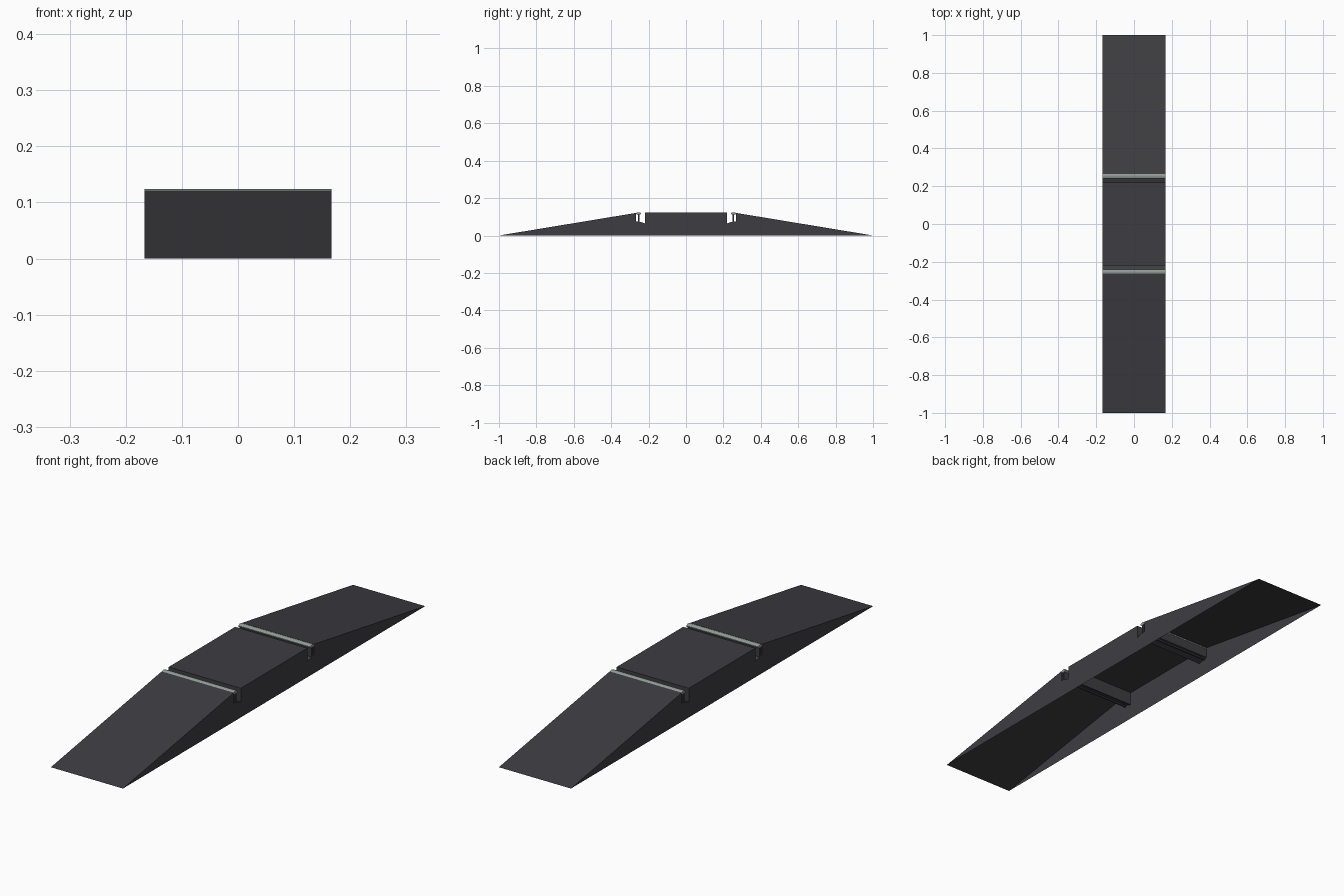
import bpy, bmesh, math

if "Cube" in bpy.data.objects:
    bpy.data.objects.remove(bpy.data.objects["Cube"])

W = 0.167  # half width


def material(name, rgb):
    m = bpy.data.materials.new(name)
    m.diffuse_color = (*rgb, 1)
    m.use_nodes = True
    m.node_tree.nodes["Principled BSDF"].inputs["Base Color"].default_value = m.diffuse_color
    return m


rubber = material("dark_rubber", (0.048, 0.046, 0.053))
trim = material("grey_green_trim", (0.29, 0.34, 0.31))


def extrude_profile(name, pts, mat, open_bottom=False):
    """Sweep a closed (y, z) profile across the width and cap both sides."""
    bm = bmesh.new()
    left = [bm.verts.new((-W, y, z)) for y, z in pts]
    right = [bm.verts.new((W, y, z)) for y, z in pts]
    n = len(pts)
    for i in range(n):
        j = (i + 1) % n
        if open_bottom and j == 0:
            continue  # leave the underside open
        bm.faces.new((left[i], left[j], right[j], right[i]))
    bm.faces.new(left[::-1])
    bm.faces.new(right)
    bmesh.ops.recalc_face_normals(bm, faces=bm.faces)
    # an open shell may come out reversed: the +x side must face +x
    bm.faces.ensure_lookup_table()
    if bm.faces[-1].normal.x < 0:
        bmesh.ops.reverse_faces(bm, faces=bm.faces)
    me = bpy.data.meshes.new(name)
    bm.to_mesh(me)
    bm.free()
    me.materials.append(mat)
    ob = bpy.data.objects.new(name, me)
    bpy.context.collection.objects.link(ob)
    return ob


# hollow ramp shell with a channel on each side of the platform
half = [(1, 0), (0.266, 0.121), (0.266, 0.075), (0.243, 0.073),
        (0.22, 0.065), (0.22, 0.122)]
extrude_profile("ramp_shell", half + [(-y, z) for y, z in reversed(half)],
                rubber, open_bottom=True)

# rail in each channel: a thin stem carrying a rounded trim strip
for side, s in (("front", -1), ("back", 1)):
    extrude_profile(side + "_rail_stem",
                    [(s * 0.249, 0.068), (s * 0.257, 0.068),
                     (s * 0.257, 0.115), (s * 0.249, 0.115)], rubber)
    strip = [(s * 0.254 + 0.013 * math.cos(a), 0.117 + 0.007 * math.sin(a))
             for a in (math.tau * (k + 0.5) / 12 for k in range(12))]
    extrude_profile(side + "_trim_strip", strip, trim)
